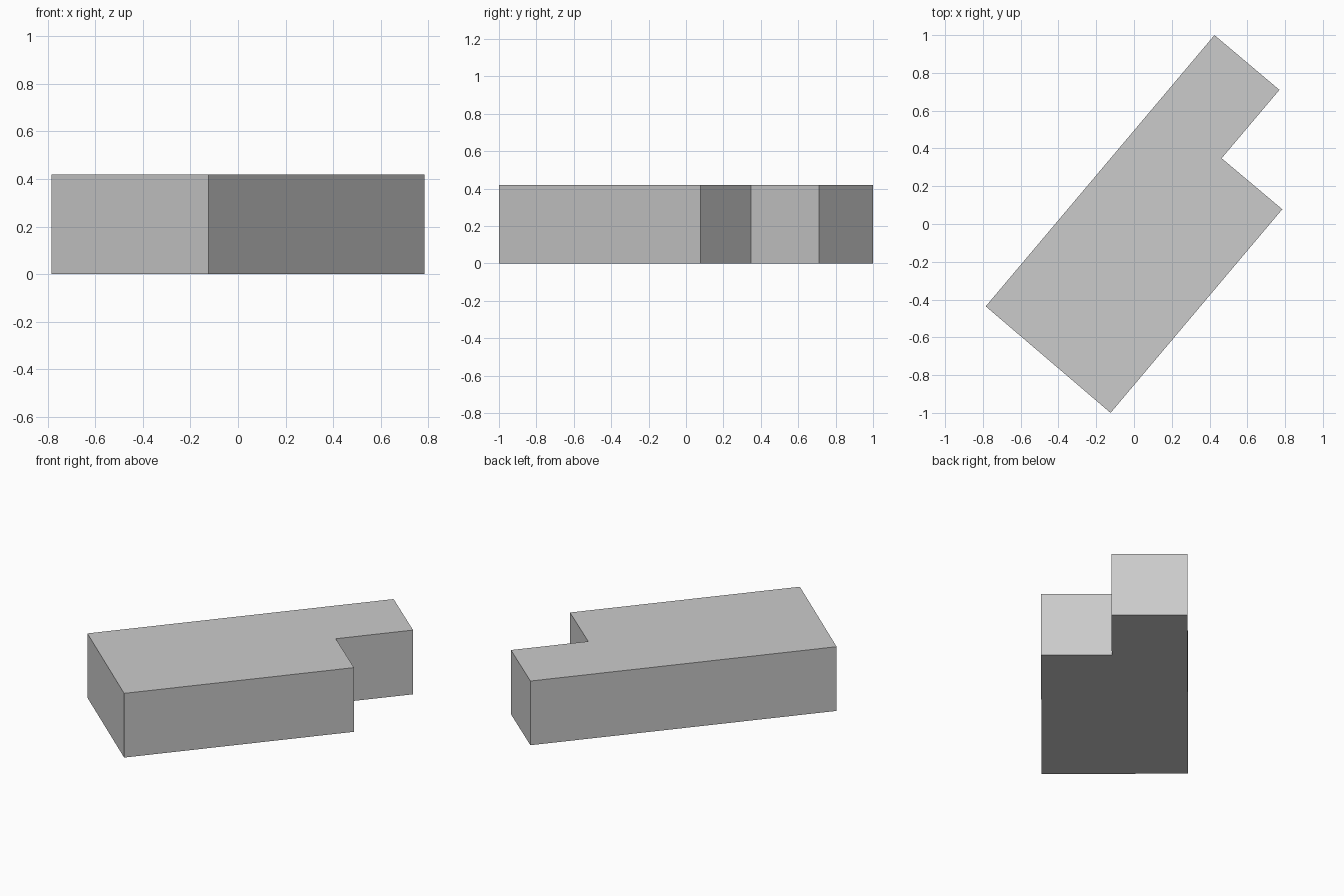
import bpy, bmesh

if "Cube" in bpy.data.objects:
    bpy.data.objects.remove(bpy.data.objects["Cube"])

HEIGHT = 0.42

# Stepped plan outline, counter-clockwise
outline = [(-0.785, -0.436), (-0.124, -1.0), (0.785, 0.078),
           (0.464, 0.348), (0.77, 0.71), (0.426, 1.0)]

# Extrude the outline into a closed block
bm = bmesh.new()
base = bm.faces.new([bm.verts.new((x, y, 0)) for x, y in outline])
top = bmesh.ops.extrude_face_region(bm, geom=[base], use_keep_orig=True)
bmesh.ops.translate(bm, vec=(0, 0, HEIGHT),
                    verts=[g for g in top["geom"] if isinstance(g, bmesh.types.BMVert)])
bmesh.ops.recalc_face_normals(bm, faces=bm.faces)

mesh = bpy.data.meshes.new("building_block")
bm.to_mesh(mesh)
bm.free()
block = bpy.data.objects.new("building_block", mesh)
bpy.context.collection.objects.link(block)
